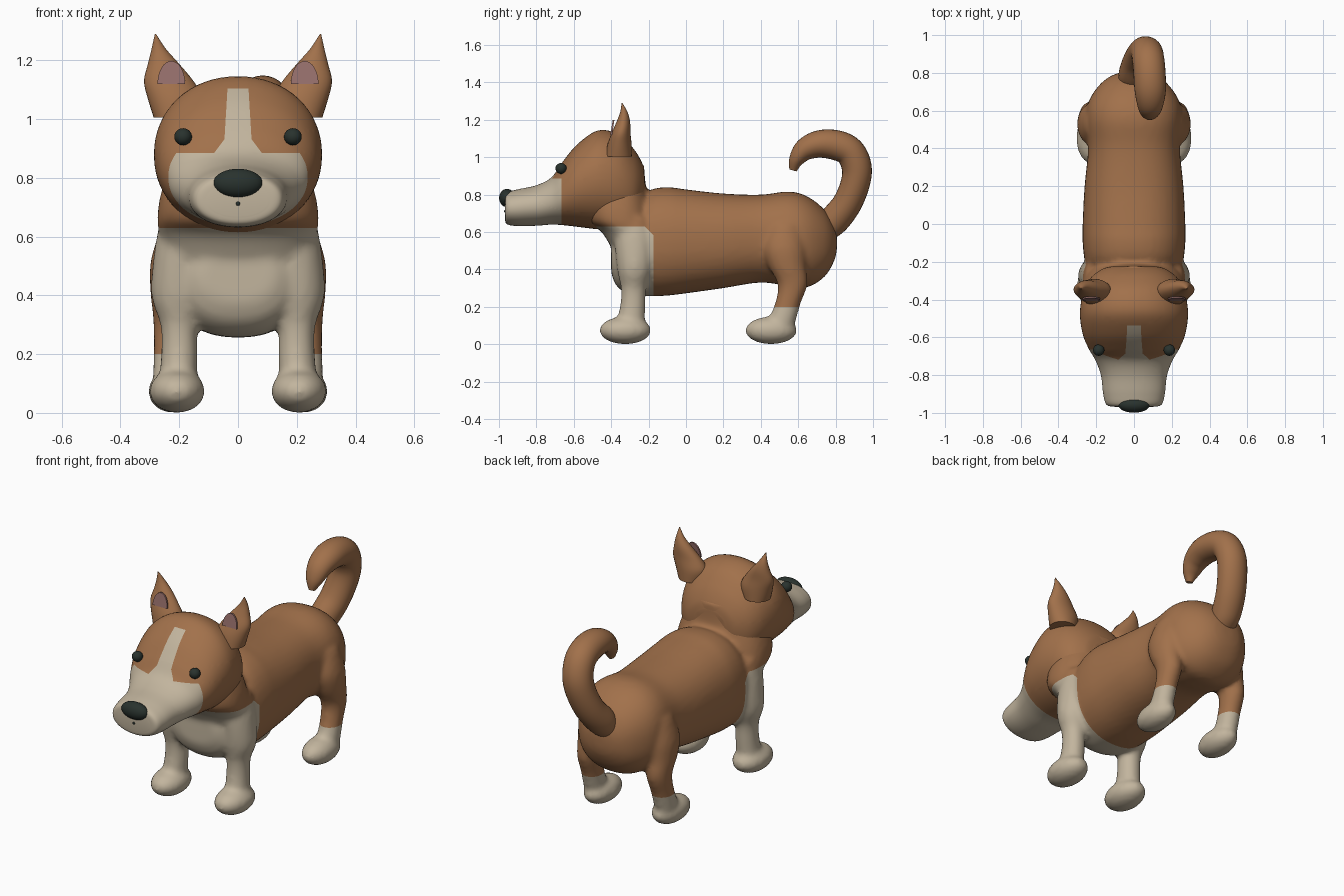
import bpy, bmesh, math
from mathutils import Vector, Matrix

if "Cube" in bpy.data.objects:
    bpy.data.objects.remove(bpy.data.objects["Cube"])


def material(name, rgb):
    m = bpy.data.materials.new(name)
    m.diffuse_color = (*rgb, 1)
    m.use_nodes = True
    m.node_tree.nodes["Principled BSDF"].inputs["Base Color"].default_value = m.diffuse_color
    return m


BROWN = material("brown fur", (0.36, 0.165, 0.07))
CREAM = material("cream fur", (0.54, 0.46, 0.34))
DARK = material("dark nose", (0.022, 0.032, 0.027))
PINK = material("inner ear pink", (0.31, 0.16, 0.15))


def refine(rows, steps):
    """Catmull-Rom interpolation of section rows."""
    out = []
    n = len(rows)
    for i in range(n - 1):
        p0, p1, p2, p3 = (rows[max(i - 1, 0)], rows[i], rows[i + 1], rows[min(i + 2, n - 1)])
        for s in range(steps):
            t = s / steps
            out.append([0.5 * (2 * b + (c - a) * t + (2 * a - 5 * b + 4 * c - d) * t * t
                               + (3 * b - a - 3 * c + d) * t ** 3)
                        for a, b, c, d in zip(p0, p1, p2, p3)])
    return out + [list(rows[-1])]


def loft(bm, rows, axis, steps=4, sides=40, power=2.0):
    """Closed skin through sections (x, y, z, side radius, other radius)."""
    rows = refine(rows, steps)
    rings = []
    for i, (x, y, z, ra, rb) in enumerate(rows):
        if axis == "Y":
            u, v = Vector((1, 0, 0)), Vector((0, 0, 1))
        elif axis == "Z":
            u, v = Vector((1, 0, 0)), Vector((0, 1, 0))
        else:  # follow the path
            a, b = rows[max(i - 1, 0)], rows[min(i + 1, len(rows) - 1)]
            t = (Vector(b[:3]) - Vector(a[:3])).normalized()
            v = t.cross(Vector((1, 0, 0))).normalized()
            u = v.cross(t)
        ring = []
        for k in range(sides):
            c, s = math.cos(2 * math.pi * k / sides), math.sin(2 * math.pi * k / sides)
            c = math.copysign(abs(c) ** (2 / power), c)
            s = math.copysign(abs(s) ** (2 / power), s)
            ring.append(bm.verts.new(Vector((x, y, z)) + u * max(ra, .002) * c + v * max(rb, .002) * s))
        rings.append(ring)
    faces = [bm.faces.new((p[k], p[(k + 1) % sides], q[(k + 1) % sides], q[k]))
             for p, q in zip(rings, rings[1:]) for k in range(sides)]
    faces += [bm.faces.new(rings[0]), bm.faces.new(rings[-1])]
    bmesh.ops.recalc_face_normals(bm, faces=faces)


def ellipsoid(bm, centre, radii):
    bmesh.ops.create_uvsphere(bm, u_segments=28, v_segments=18, radius=1,
                              matrix=Matrix.Translation(centre) @ Matrix.Diagonal((*radii, 1)))


def finish(name, bm, mats, angle=40):
    me = bpy.data.meshes.new(name)
    bm.to_mesh(me)
    bm.free()
    ob = bpy.data.objects.new(name, me)
    bpy.context.collection.objects.link(ob)
    for m in mats:
        me.materials.append(m)
    bpy.ops.object.select_all(action="DESELECT")
    ob.select_set(True)
    bpy.context.view_layer.objects.active = ob
    bpy.ops.object.shade_smooth_by_angle(angle=math.radians(angle))
    return ob


def cut(bm, co, no):
    bmesh.ops.bisect_plane(bm, geom=bm.verts[:] + bm.edges[:] + bm.faces[:],
                           plane_co=co, plane_no=no, dist=1e-5)


def profile_y(table):
    """Rows of (y, top, bottom, half width) to loft sections."""
    return [(0, y, (t + b) / 2, w, (t - b) / 2) for y, t, b, w in table]


# Torso, neck and legs, fused into one soft skin
bm = bmesh.new()
loft(bm, profile_y([
    (-.40, .55, .38, .12), (-.37, .62, .31, .18), (-.30, .72, .265, .23),
    (-.20, .82, .256, .26), (-.10, .84, .26, .272), (0, .828, .272, .272),
    (.20, .806, .30, .262), (.40, .80, .33, .243), (.55, .817, .31, .255),
    (.65, .79, .305, .24), (.74, .72, .36, .18), (.79, .64, .44, .11),
    (.807, .58, .50, .04)]), "Y", power=2.3)
loft(bm, [(0, (a + b) / 2, z, w, (b - a) / 2) for z, a, b, w in [
    (.48, -.38, -.2, .22), (.60, -.45, -.17, .265), (.66, -.53, -.17, .275),
    (.75, -.54, -.19, .262), (.85, -.52, -.215, .225), (.97, -.5, -.225, .16)]], "Z", power=2.4)
for s in (-1, 1):
    loft(bm, [(s * x, y, z, a, b) for z, x, y, a, b in [
        (.68, .19, -.28, .07, .09), (.55, .195, -.275, .09, .105), (.40, .20, -.275, .095, .093),
        (.30, .20, -.28, .064, .068), (.20, .20, -.285, .062, .068),
        (.10, .205, -.30, .065, .078), (.05, .205, -.31, .06, .08)]], "Z")
    ellipsoid(bm, (s * .207, -.325, .074), (.095, .139, .074))
    loft(bm, [(s * x, y, z, a, b) for z, x, y, a, b in [
        (.64, .20, .53, .06, .08), (.52, .215, .525, .082, .112), (.42, .222, .54, .077, .10),
        (.32, .225, .57, .064, .08), (.22, .228, .545, .059, .069),
        (.12, .23, .51, .06, .075), (.05, .23, .48, .06, .08)]], "Z")
    ellipsoid(bm, (s * .222, .455, .074), (.084, .139, .074))
body = finish("body_and_legs", bm, [BROWN, CREAM])
mod = body.modifiers.new("fuse", "REMESH")
mod.mode, mod.voxel_size = "VOXEL", .014
mod = body.modifiers.new("soften", "SMOOTH")
mod.factor, mod.iterations = .5, 8
for name in [m.name for m in body.modifiers]:
    if name in ("fuse", "soften"):
        bpy.ops.object.modifier_apply(modifier=name)

# Cream chest, front legs and hind socks
bm = bmesh.new()
bm.from_mesh(body.data)
for co, no in [((0, 0, .63), (0, 0, 1)), ((0, -.175, 0), (0, 1, 0)), ((0, 0, .2), (0, 0, 1)),
               ((0, -.2, .61), (0, 1, 1))]:
    cut(bm, co, no)
for f in bm.faces:
    c = f.calc_center_median()
    chest = c.z < .63 and c.y < -.175 and c.y + c.z < .41
    f.material_index = int(chest or c.z < .2)
    f.smooth = True
bm.to_mesh(body.data)
bm.free()

# Head with muzzle, cream muzzle patch and blaze
bm = bmesh.new()
loft(bm, profile_y([
    (-.968, .775, .67, .10), (-.957, .81, .642, .145), (-.90, .828, .632, .163),
    (-.80, .85, .634, .175), (-.72, .892, .64, .205), (-.66, .975, .637, .24),
    (-.58, 1.07, .628, .272), (-.47, 1.143, .615, .286), (-.36, 1.122, .61, .268),
    (-.28, 1.045, .63, .225), (-.235, .97, .70, .16), (-.222, .92, .76, .10)]),
    "Y", steps=6, sides=64, power=2.1)
for co, no in [((0, 0, .885), (0, 0, 1)), ((0, -.665, 0), (0, 1, 0)),
               ((0, 0, 1.105), (0, 0, 1)), ((0, 0, .96), (0, 0, 1))]:
    cut(bm, co, no)
for s in (-1, 1):
    cut(bm, (s * .042, 0, 1), (s, 0, .06))
    cut(bm, (s * .04, 0, .94), (s, 0, .75))
for f in bm.faces:
    c = f.calc_center_median()
    patch = c.z < .885 and c.y < -.665
    blaze = c.y < -.5 and c.z < 1.105 and (
        abs(c.x) < .042 - .06 * (c.z - 1) or (c.z < .96 and abs(c.x) < .04 - .75 * (c.z - .94)))
    f.material_index = int(patch or (blaze and c.z > .84))
finish("head", bm, [BROWN, CREAM])

# Curled tail
bm = bmesh.new()
loft(bm, [(-.01, .74, .60, .07, .06), (0, .79, .66, .082, .08), (.025, .86, .75, .085, .078),
          (.05, .905, .86, .085, .078), (.065, .912, .95, .085, .08), (.075, .875, 1.03, .085, .08),
          (.082, .80, 1.065, .085, .08), (.086, .71, 1.07, .083, .073), (.086, .635, 1.04, .07, .06),
          (.084, .59, .985, .05, .04), (.082, .572, .93, .018, .02)], "path", steps=5, sides=28)
finish("tail", bm, [BROWN])

for s, side in ((-1, "left"), (1, "right")):
    # Pointed ear
    bm = bmesh.new()
    loft(bm, [(s * x, y, z, a, b) for z, x, y, a, b in [
        (1.005, .212, -.36, .075, .07), (1.07, .213, -.355, .094, .064), (1.13, .236, -.347, .084, .05),
        (1.19, .254, -.335, .052, .036), (1.24, .270, -.332, .024, .02), (1.29, .281, -.342, .002, .002)]],
        "Z", sides=28)
    finish(side + "_ear", bm, [BROWN])
    # Arched inner ear plate
    bm = bmesh.new()
    arch = [bm.verts.new((s * .227 + .047 * math.cos(math.pi * k / 16), -.404 + .012 * math.sin(math.pi * k / 16),
                          1.12 + .078 * math.sin(math.pi * k / 16))) for k in range(17)]
    face = bm.faces.new(arch)
    out = bmesh.ops.extrude_face_region(bm, geom=[face])["geom"]
    bmesh.ops.translate(bm, vec=(0, .009, 0), verts=[g for g in out if isinstance(g, bmesh.types.BMVert)])
    bmesh.ops.recalc_face_normals(bm, faces=bm.faces[:])
    finish(side + "_inner_ear", bm, [PINK])
    # Eye
    bm = bmesh.new()
    ellipsoid(bm, (s * .187, -.668, .94), (.03, .03, .029))
    finish(side + "_eye", bm, [DARK])

# Nose and small mouth dot
bm = bmesh.new()
ellipsoid(bm, (0, -.957, .782), (.084, .042, .049))
finish("nose", bm, [DARK])
bm = bmesh.new()
ellipsoid(bm, (0, -.967, .712), (.007, .006, .007))
finish("mouth", bm, [DARK])
